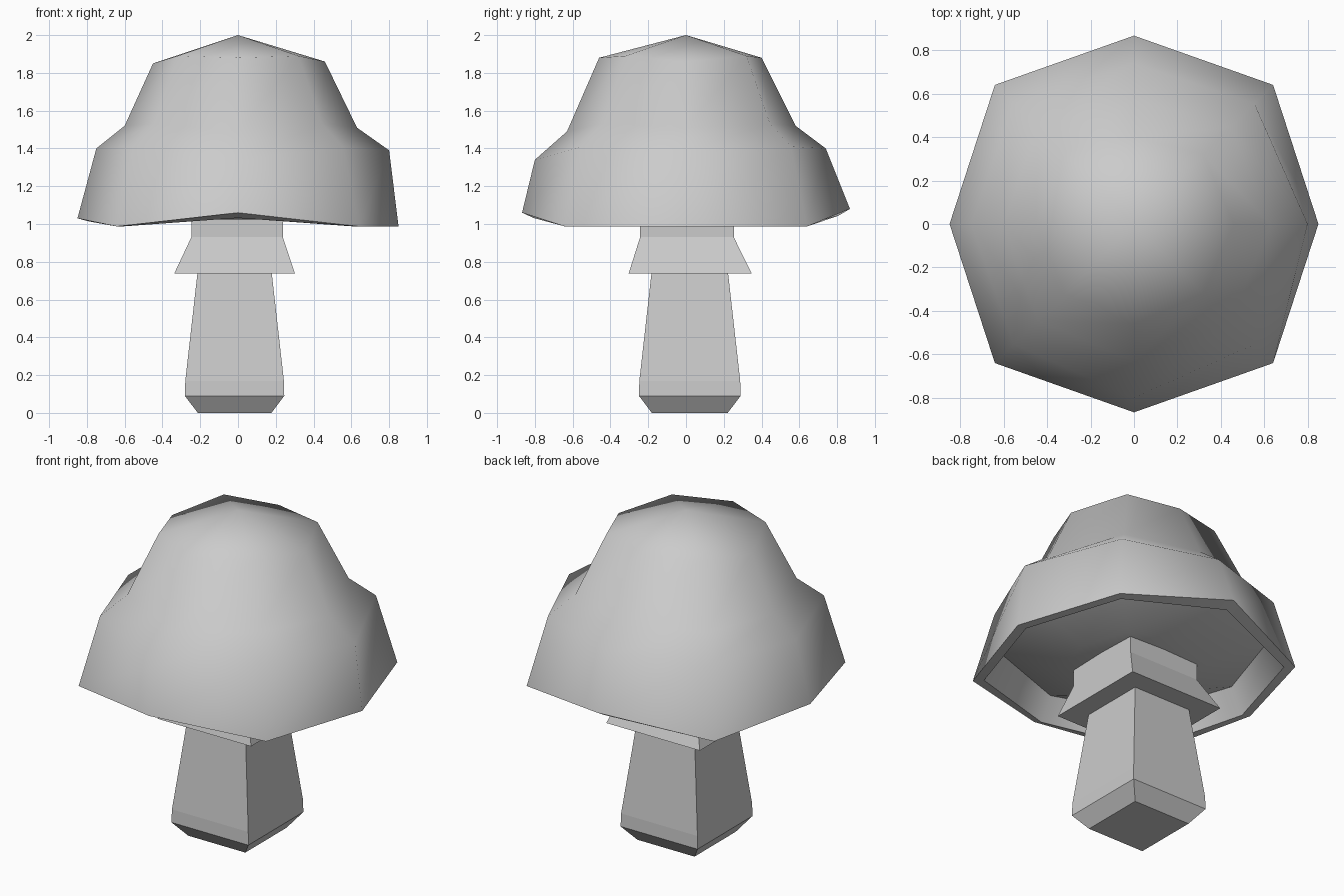
import bpy, bmesh
from mathutils import Vector

if "Cube" in bpy.data.objects:
    bpy.data.objects.remove(bpy.data.objects["Cube"])

grey = bpy.data.materials.new("mid_grey")
grey.diffuse_color = (0.6, 0.6, 0.6, 1)
grey.use_nodes = True
grey.node_tree.nodes["Principled BSDF"].inputs["Base Color"].default_value = grey.diffuse_color


def loft(name, rings, start=None, end=None):
    """Skin a list of vertex rings, closing each end with a fan point or a flat face."""
    bm = bmesh.new()
    loops = [[bm.verts.new(p) for p in ring] for ring in rings]
    n = len(loops[0])
    for a, b in zip(loops, loops[1:]):
        for i in range(n):
            j = (i + 1) % n
            bm.faces.new((a[i], a[j], b[j], b[i]))
    for loop, tip in ((loops[0], start), (loops[-1], end)):
        if tip is None:
            bm.faces.new(loop)
        else:
            v = bm.verts.new(tip)
            for i in range(n):
                bm.faces.new((loop[i], loop[(i + 1) % n], v))
    bmesh.ops.recalc_face_normals(bm, faces=bm.faces)
    mesh = bpy.data.meshes.new(name)
    bm.to_mesh(mesh)
    bm.free()
    mesh.materials.append(grey)
    obj = bpy.data.objects.new(name, mesh)
    bpy.context.collection.objects.link(obj)
    return obj


def octagon(east, north, west, south, corner, corner_z):
    """Uneven octagon: (distance, z) on each axis, shared values at the corners."""
    c, z = corner, corner_z
    return [Vector(p) for p in (
        (east[0], 0, east[1]), (c, c, z), (0, north[0], north[1]), (-c, c, z),
        (-west[0], 0, west[1]), (-c, -c, z), (0, -south[0], south[1]), (c, -c, z))]


def inset(ring, scale, level, blend):
    """Scaled copy of a ring whose heights are drawn towards one level."""
    return [Vector((p.x * scale, p.y * scale, p.z + (level - p.z) * blend)) for p in ring]


# Cap: wavy rim, stepped shoulder, low peak; the underside has a groove around a low bulge
rim = octagon((0.85, 0.987), (0.868, 1.08), (0.85, 1.03), (0.868, 1.06), 0.641, 0.987)
shoulder = octagon((0.80, 1.39), (0.74, 1.40), (0.75, 1.40), (0.80, 1.34), 0.555, 1.41)
step = octagon((0.63, 1.51), (0.58, 1.52), (0.60, 1.52), (0.63, 1.49), 0.445, 1.53)
crown = octagon((0.46, 1.86), (0.40, 1.88), (0.45, 1.85), (0.46, 1.88), 0.32, 1.89)
cap = loft("cap", [inset(rim, 0.45, 1.025, 1.0), inset(rim, 0.84, 1.17, 1.0),
                   inset(rim, 0.93, 0.99, 0.4), rim, shoulder, step, crown],
           start=(0, 0, 1.06), end=(0, 0, 2.0))
bpy.context.view_layer.objects.active = cap
cap.select_set(True)
bpy.ops.object.shade_smooth_by_angle(angle=1.05)


def square(x, y, half, z):
    return [(x + sx * half, y + sy * (half + 0.006), z)
            for sx, sy in ((1, 1), (-1, 1), (-1, -1), (1, -1))]


# Stem: tapered square post with a chamfered foot
loft("stem", [square(-0.018, 0.02, h, z) for h, z in
              ((0.195, 0), (0.263, 0.09), (0.261, 0.17), (0.197, 0.737))])

# Skirt: flared square collar rising into the cap
loft("skirt", [square(-0.018, 0.022, 0.32, 0.737),
               square(-0.005, 0.005, 0.242, 0.93),
               square(-0.005, 0.005, 0.242, 1.10)])
